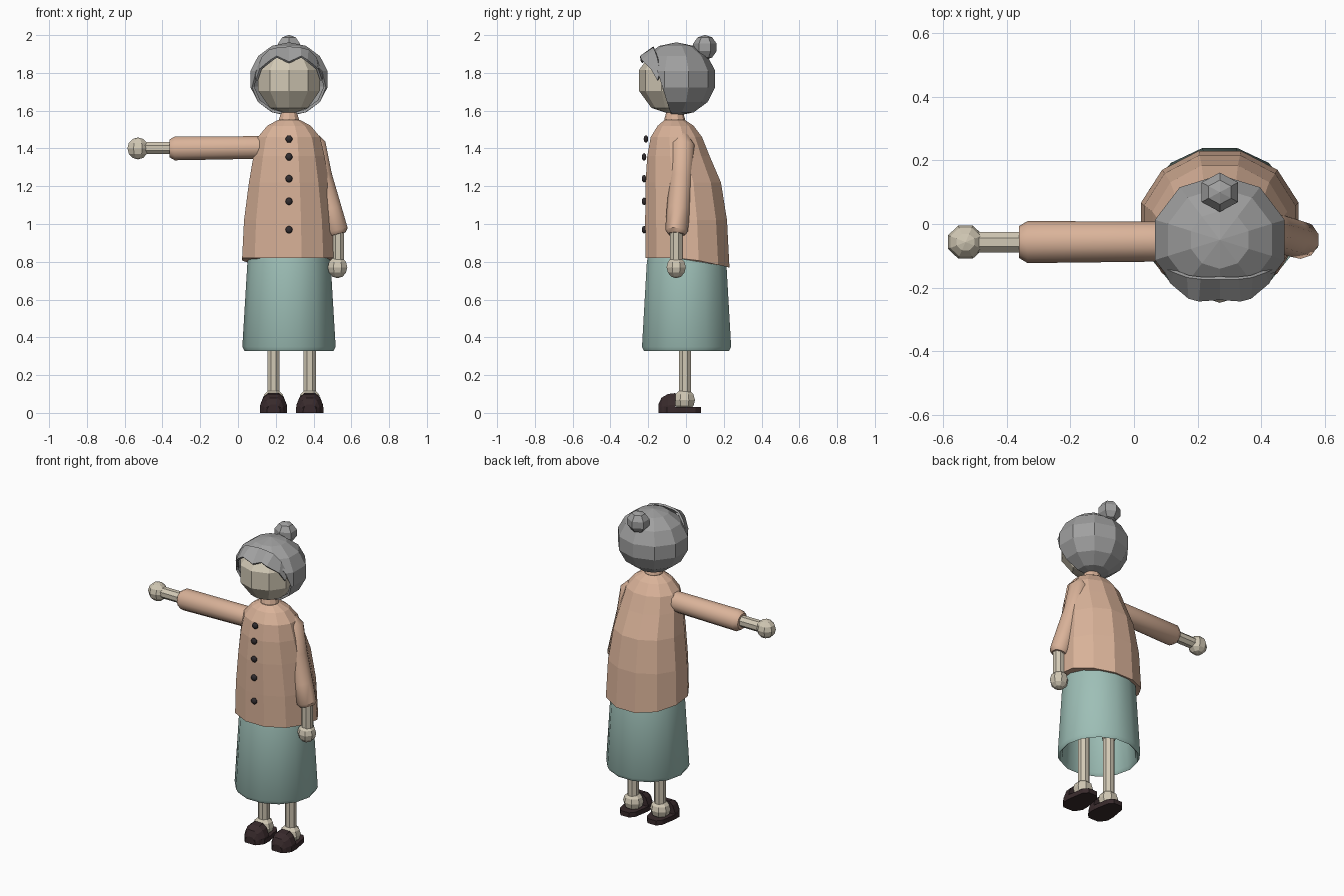
import bpy, bmesh, math
from mathutils import Vector

if "Cube" in bpy.data.objects:
    bpy.data.objects.remove(bpy.data.objects["Cube"])

CX = 0.27  # body centre line


def material(name, rgb):
    m = bpy.data.materials.new(name)
    m.diffuse_color = (*rgb, 1)
    m.use_nodes = True
    m.node_tree.nodes["Principled BSDF"].inputs["Base Color"].default_value = m.diffuse_color
    return m


SKIN = material("skin", (0.64, 0.58, 0.46))
HAIR = material("grey_hair", (0.35, 0.35, 0.35))
COAT = material("peach_coat", (0.70, 0.45, 0.32))
SKIRT = material("teal_skirt", (0.34, 0.52, 0.47))
SHOE = material("dark_shoe", (0.04, 0.023, 0.025))
BUTTON = material("dark_button", (0.03, 0.025, 0.028))


def finish(name, bm, mat, smooth=None):
    bmesh.ops.recalc_face_normals(bm, faces=bm.faces)
    me = bpy.data.meshes.new(name)
    bm.to_mesh(me)
    bm.free()
    me.materials.append(mat)
    ob = bpy.data.objects.new(name, me)
    bpy.context.collection.objects.link(ob)
    if smooth:
        bpy.ops.object.select_all(action='DESELECT')
        ob.select_set(True)
        bpy.context.view_layer.objects.active = ob
        bpy.ops.object.shade_smooth_by_angle(angle=math.radians(smooth))
    return ob


def loft(name, rings, mat, caps=(True, True), smooth=None):
    """Bridge equal-length rings of points into one surface."""
    bm = bmesh.new()
    vs = [[bm.verts.new(p) for p in r] for r in rings]
    n = len(vs[0])
    for a, b in zip(vs, vs[1:]):
        for i in range(n):
            j = (i + 1) % n
            bm.faces.new((a[i], a[j], b[j], b[i]))
    for cap, ring in zip(caps, (vs[0], vs[-1])):
        if cap:
            bm.faces.new(ring)
    return finish(name, bm, mat, smooth)


def circle(n, phase=0.5):
    return [(math.sin((i + phase) * math.tau / n), math.cos((i + phase) * math.tau / n))
            for i in range(n)]


def tube(name, path, radii, mat, n=8, smooth=None):
    """Round limb following a path of points."""
    pts = [Vector(p) for p in path]
    d = (pts[-1] - pts[0]).normalized()
    u = d.cross(Vector((0, 1, 0))).normalized()
    v = d.cross(u)
    rings = [[p + r * (u * c + v * s) for s, c in circle(n)] for p, r in zip(pts, radii)]
    return loft(name, rings, mat, smooth=smooth)


def ball(bm_segs, bands, centre, r):
    """Faceted ball with a flat facet facing the front."""
    bm = bmesh.new()
    bmesh.ops.create_uvsphere(bm, u_segments=bm_segs, v_segments=bands, radius=1)
    rot = math.pi / 2 + math.pi / bm_segs
    c, s = math.cos(rot), math.sin(rot)
    for v in bm.verts:
        x, y, z = v.co
        v.co = Vector((centre[0] + r[0] * (x * c - y * s),
                       centre[1] + r[1] * (x * s + y * c), centre[2] + r[2] * z))
    return bm


# Head
finish("head", ball(10, 5, (CX, -0.077, 1.76), (0.18, 0.18, 0.18)), SKIN)

# Hair shell, opened at the face by a sloping cut
bm = ball(10, 7, (CX, -0.05, 1.767), (0.22, 0.21, 0.195))
bmesh.ops.bisect_plane(bm, geom=bm.verts[:] + bm.edges[:] + bm.faces[:],
                       plane_co=(CX, -0.133, 1.75), plane_no=(0, 0.35, 0.11), clear_inner=True)
hair = finish("hair", bm, HAIR)
mod = hair.modifiers.new("thickness", 'SOLIDIFY')
mod.thickness = 0.015

# Fringe with a zigzag edge
half = [((0, -0.17, 1.935), (0, -0.235, 1.855)),
        ((0.06, -0.17, 1.93), (0.065, -0.24, 1.885)),
        ((0.10, -0.165, 1.92), (0.095, -0.232, 1.865)),
        ((0.14, -0.15, 1.88), (0.15, -0.185, 1.82)),
        ((0.175, -0.135, 1.80), (0.17, -0.15, 1.76))]
row = [[(-p[0], p[1], p[2]) for p in pair] for pair in half[:0:-1]] + half
bm = bmesh.new()
cols = [[bm.verts.new((CX + x, y, z)) for x, y, z in pair] for pair in row]
for a, b in zip(cols, cols[1:]):
    bm.faces.new((a[0], a[1], b[1], b[0]))
fringe = finish("fringe", bm, HAIR)
mod = fringe.modifiers.new("thickness", 'SOLIDIFY')
mod.thickness = 0.012
mod.offset = 0

# Bun
finish("bun", ball(6, 5, (CX, 0.10, 1.935), (0.07, 0.065, 0.066)), HAIR)

# Collar
tube("collar", [(CX, -0.06, 1.52), (CX, -0.06, 1.555), (CX, -0.06, 1.59)],
     [0.055, 0.055, 0.045], COAT, 10)

# Coat: (height, half width, front y, back y), hem dropping at the back
coat_rows = [(0.82, 0.248, -0.215, 0.23), (1.02, 0.238, -0.216, 0.217),
             (1.22, 0.212, -0.214, 0.185), (1.36, 0.188, -0.205, 0.125),
             (1.46, 0.165, -0.187, 0.085), (1.52, 0.115, -0.15, 0.04),
             (1.55, 0.06, -0.115, -0.005)]
rings = []
for k, (z, w, f, b) in enumerate(coat_rows):
    ring = []
    for s, c in circle(12):
        c2 = c / math.cos(math.pi / 12)
        y = (f + b) / 2 + c2 * (b - f) / 2
        drop = 0.05 * max(0, c2) if k == 0 else 0
        ring.append((CX + w * s / math.sin(math.radians(75)), y, z - drop))
    rings.append(ring)
loft("coat", rings, COAT)

# Buttons
for z, y in ((1.45, -0.212), (1.355, -0.222), (1.24, -0.222), (1.12, -0.222), (0.97, -0.222)):
    finish("button", ball(8, 6, (CX, y, z), (0.02, 0.013, 0.02)), BUTTON, 60)

# Skirt: open bell with a chamfered hem
skirt_rows = [(0.21, 0.84), (0.22, 0.80), (0.247, 0.35), (0.235, 0.327), (0.218, 0.345),
              (0.195, 0.80)]
rings = [[(CX + r * s, 0.003 + r * c * 0.98, z) for s, c in circle(14)] for r, z in skirt_rows]
loft("skirt", rings, SKIRT, smooth=40)

# Legs and shoes
for x in (0.188, 0.38):
    tube("leg", [(x, -0.005, 0.06), (x, -0.005, 0.79)], [0.035, 0.035], SKIN, 8)
    finish("ankle", ball(8, 6, (x, -0.008, 0.068), (0.062, 0.06, 0.058)), SKIN)
    finish("knee", ball(8, 6, (x, -0.005, 0.50), (0.045, 0.045, 0.045)), SKIN)
    outline = [(-0.035, -0.145), (0.035, -0.145), (0.072, -0.10), (0.072, -0.05),
               (0.055, 0.05), (0.03, 0.08), (-0.03, 0.08), (-0.055, 0.05),
               (-0.072, -0.05), (-0.072, -0.10)]
    loft("shoe_sole", [[(x + a, b, z) for a, b in outline] for z in (0, 0.03)], SHOE)
    # toe cap: arches shrinking toward the tip
    arch = [(-1, 0), (-0.98, 0.4), (-0.75, 0.8), (-0.4, 1), (0.4, 1), (0.75, 0.8),
            (0.98, 0.4), (1, 0)]
    toe = [(-0.055, 0.072, 0.105), (-0.095, 0.072, 0.10), (-0.13, 0.052, 0.08),
           (-0.146, 0.035, 0.045)]
    loft("shoe_toe", [[(x + w * a, y, h * b) for a, b in arch] for y, w, h in toe], SHOE)

# Raised arm
tube("raised_sleeve", [(0.19, -0.055, 1.405), (0.10, -0.055, 1.405), (-0.335, -0.057, 1.40),
                       (-0.362, -0.057, 1.40)], [0.06, 0.063, 0.066, 0.05], COAT, 10, 40)
tube("raised_forearm", [(-0.33, -0.057, 1.403), (-0.51, -0.057, 1.403)], [0.035, 0.035], SKIN, 8)
finish("raised_hand", ball(8, 6, (-0.53, -0.057, 1.40), (0.06, 0.056, 0.058)), SKIN)

# Lowered arm
tube("lowered_sleeve", [(0.385, -0.018, 1.47), (0.402, -0.018, 1.42), (0.44, -0.025, 1.25),
                        (0.49, -0.04, 1.08), (0.525, -0.05, 0.965), (0.528, -0.05, 0.945)],
     [0.035, 0.066, 0.062, 0.062, 0.06, 0.045], COAT, 10, 40)
tube("lowered_forearm", [(0.53, -0.052, 0.98), (0.53, -0.052, 0.78)], [0.035, 0.035], SKIN, 8)
finish("lowered_hand", ball(8, 6, (0.527, -0.052, 0.771), (0.056, 0.055, 0.058)), SKIN)
